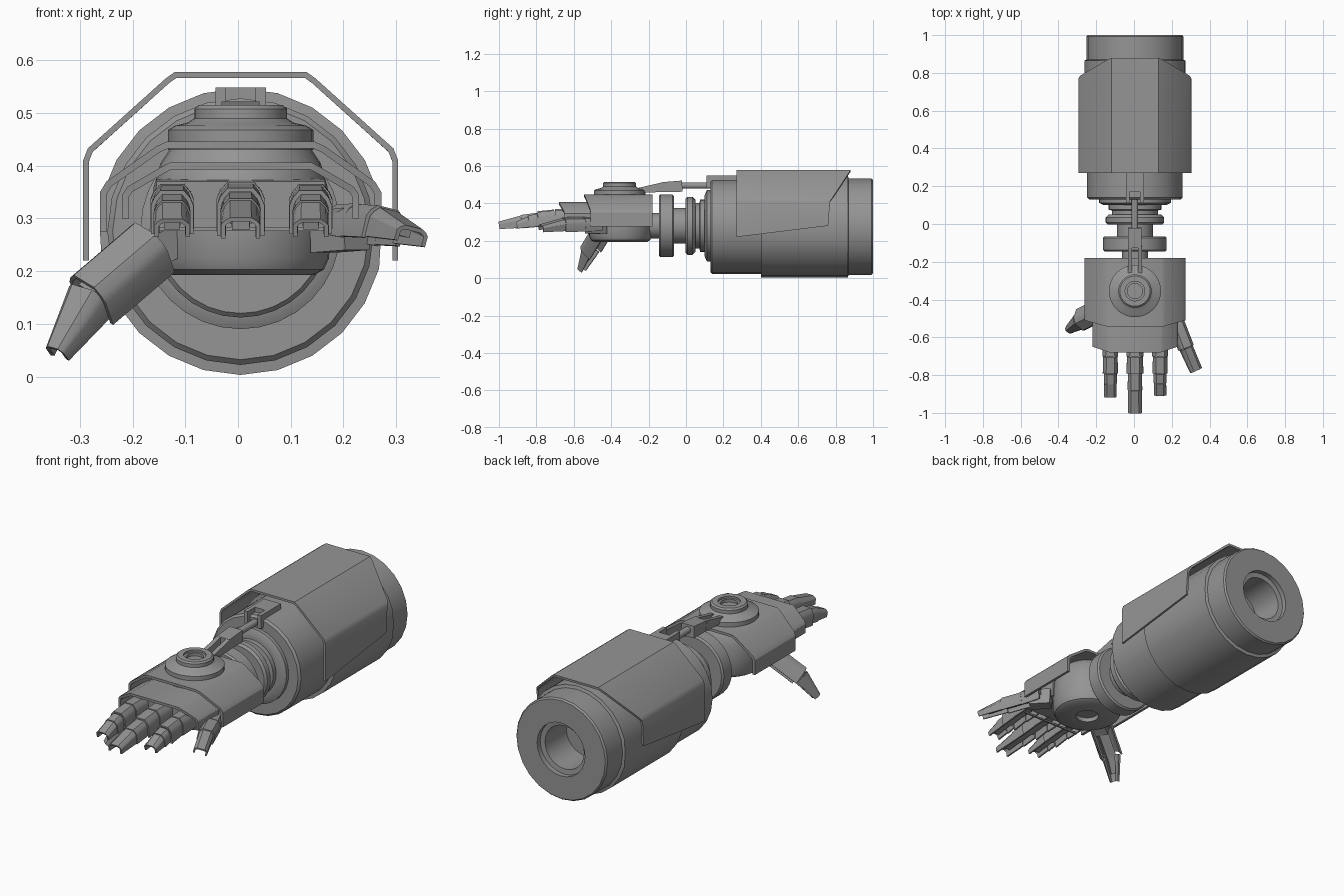
import bpy, bmesh, math
from mathutils import Vector

if "Cube" in bpy.data.objects:
    bpy.data.objects.remove(bpy.data.objects["Cube"])

CX = 0.005
metal = bpy.data.materials.new("mid_grey")
metal.diffuse_color = (0.3, 0.3, 0.3, 1)
metal.use_nodes = True
metal.node_tree.nodes["Principled BSDF"].inputs["Base Color"].default_value = metal.diffuse_color


def finish(name, bm, thickness=0, angle=30):
    """Turn a bmesh into a shaded object, optionally thickened inward."""
    me = bpy.data.meshes.new(name)
    bm.to_mesh(me)
    bm.free()
    ob = bpy.data.objects.new(name, me)
    bpy.context.collection.objects.link(ob)
    me.materials.append(metal)
    bpy.ops.object.select_all(action='DESELECT')
    ob.select_set(True)
    bpy.context.view_layer.objects.active = ob
    if thickness:
        m = ob.modifiers.new("thickness", 'SOLIDIFY')
        m.thickness = thickness
        m.use_even_offset = True
        bpy.ops.object.modifier_apply(modifier=m.name)
    bpy.ops.object.shade_smooth_by_angle(angle=math.radians(angle))
    return ob


def lathe(name, profile, centre, axis='Y', sides=24, flat=9):
    """Spin (radius, position) pairs about an axis; flat limits the x half width."""
    bm = bmesh.new()
    rings = []
    for r, t in profile:
        ring = []
        for k in range(sides):
            a = 2 * math.pi * k / sides
            u, v = max(-flat, min(flat, r * math.cos(a))), r * math.sin(a)
            p = Vector((u, t, v)) if axis == 'Y' else Vector((u, v, t))
            ring.append(bm.verts.new(p + Vector(centre)))
        rings.append(ring)
    for a, b in zip(rings, rings[1:]):
        for k in range(sides):
            j = (k + 1) % sides
            bm.faces.new((a[k], a[j], b[j], b[k]))
    bmesh.ops.remove_doubles(bm, verts=bm.verts, dist=1e-5)
    bmesh.ops.recalc_face_normals(bm, faces=bm.faces)
    return finish(name, bm)


def sheet(name, front, back, thickness):
    """Bent plate between two matching edge lines."""
    bm = bmesh.new()
    f = [bm.verts.new(p) for p in front]
    b = [bm.verts.new(p) for p in back]
    for i in range(len(f) - 1):
        bm.faces.new((f[i], f[i + 1], b[i + 1], b[i]))
    return finish(name, bm, thickness)


def frame(p0, p1, up):
    f = (p1 - p0).normalized()
    s = Vector(up).cross(f).normalized()
    return s, f.cross(s)


def bar(name, p0, p1, w, h, up=(0, 0, 1), w1=None, h1=None):
    """Rectangular bar between two points, with half width and half height."""
    p0, p1 = Vector(p0), Vector(p1)
    s, u = frame(p0, p1, up)
    bm = bmesh.new()
    ends = []
    for p, a, b in ((p0, w, h), (p1, w1 or w, h1 or h)):
        ends.append([bm.verts.new(p + s * a * i + u * b * j)
                     for i, j in ((-1, -1), (1, -1), (1, 1), (-1, 1))])
    bm.faces.new(ends[0])
    bm.faces.new(ends[1])
    for k in range(4):
        j = (k + 1) % 4
        bm.faces.new((ends[0][k], ends[0][j], ends[1][j], ends[1][k]))
    bmesh.ops.recalc_face_normals(bm, faces=bm.faces)
    return finish(name, bm)


ARCH = [(-1, -1), (-1, 0.3), (-0.85, 0.65), (-0.55, 1), (0.55, 1), (0.85, 0.65), (1, 0.3), (1, -1)]


def shell(name, p0, p1, w0, w1, h0, h1, up=(0, 0, 1)):
    """Arched finger cover, open underneath."""
    p0, p1 = Vector(p0), Vector(p1)
    s, u = frame(p0, p1, up)
    back = [p0 + s * w0 * a + u * h0 * b for a, b in ARCH]
    front = [p1 + s * w1 * a + u * h1 * b for a, b in ARCH]
    return sheet(name, front, back, 0.008)


def digit(name, pts, sizes, up=(0, 0, 1)):
    """Chain of covers with an inner rod and joint blocks."""
    for i, (w0, w1, h0, h1) in enumerate(sizes):
        a, b = Vector(pts[i]), Vector(pts[i + 1])
        shell(f"{name}_cover_{i + 1}", a, b, w0, w1, h0, h1, up)
        c = b if i < len(sizes) - 1 else a.lerp(b, 0.7)
        bar(f"{name}_rod_{i + 1}", a, c, w0 * 0.45, h0 * 0.5, up, w1 * 0.45, h1 * 0.5)


# Forearm with a bored rear end
lathe("forearm", [(0, .13), (.243, .13), (.253, .14), (.253, .4), (.272, .402), (.272, .865),
                  (.257, .87), (.257, .992), (.25, 1), (.135, 1), (.135, .975), (.11, .972),
                  (.11, .8), (0, .8)], (CX, 0, .275), flat=.267)

# Wrist: stacked collars and a large disc
lathe("wrist", [(0, -.22), (.068, -.22), (.068, -.145), (.16, -.145), (.168, -.137), (.168, -.073),
                (.16, -.065), (.095, -.065), (.095, -.003), (.145, -.003), (.155, .008),
                (.155, .035), (.14, .05), (.122, .05), (.122, .072), (.14, .076), (.14, .1),
                (.165, .1), (.19, .112), (.19, .13), (0, .13)], (CX, 0, .28), sides=32)

# Forearm shield: bent plate with a slanted rear edge
half = [(-.299, .22), (-.299, .41), (-.29, .433), (-.142, .566), (-.125, .578)]
rear = [(.76, .28), (.77, .41), (.785, .433), (.872, .566), (.88, .578)]
line = [(x, z, y2, z2) for (x, z), (y2, z2) in zip(half, rear)]
line += [(-x, z, y2, z2) for x, z, y2, z2 in reversed(line)]
sheet("forearm_shield", [(CX + x, .27, z) for x, z, _, _ in line],
      [(CX + x, y2, z2) for x, _, y2, z2 in line], .011)


# Back-of-hand plates
def hand_plate(name, pts, y_back, y_side, y_mid):
    pts = pts + [(-x, z) for x, z in reversed(pts)]
    wide, narrow = abs(pts[0][0]), abs(pts[len(pts) // 2][0])
    front = [(CX + x, y_mid + (y_side - y_mid) * (abs(x) - narrow) / (wide - narrow), z) for x, z in pts]
    sheet(name, front, [(CX + x, y_back, z) for x, z in pts], .013)


hand_plate("hand_plate", [(-.267, .275), (-.267, .35), (-.255, .37), (-.16, .437), (-.14, .446)],
           -.18, -.51, -.545)
hand_plate("knuckle_plate", [(-.225, .3), (-.225, .345), (-.215, .36), (-.15, .398), (-.135, .406)],
           -.48, -.65, -.68)

# Palm drum with a recess underneath
lathe("palm", [(0, .215), (.055, .215), (.055, .193), (.14, .193), (.158, .203), (.168, .225),
               (.17, .3), (.165, .36), (.152, .405), (.135, .43), (0, .43)],
      (CX, -.35, 0), axis='Z', sides=32)
bar("knuckle_block", (CX, -.42, .33), (CX, -.6, .325), .16, .045)
bar("knuckle_axle", (-.16, -.63, .28), (.17, -.63, .28), .004, .004)

# Round knob on the back of the hand
lathe("hand_knob", [(0, .43), (.138, .43), (.138, .468), (.125, .476), (.1, .482), (.088, .49),
                    (.088, .508), (.08, .515), (.052, .515), (.052, .505), (.04, .505),
                    (.04, .49), (0, .49)], (CX, -.355, 0), axis='Z', sides=32)

# Wrist actuator: forked wedge, piston and mounting bracket
for side in (-1, 1):
    bar("actuator_fork", (CX + side * .026, -.26, .468), (CX + side * .026, -.12, .487), .011, .013, h1=.026)
    bar("bracket_cheek", (CX + side * .038, .11, .515), (CX + side * .038, .27, .515), .01, .034)
bar("actuator_body", (CX, -.125, .487), (CX, -.02, .492), .036, .026, h1=.03)
lathe("actuator_piston", [(0, -.03), (.017, -.03), (.017, .2), (0, .2)], (CX, 0, .495), sides=16)
bar("bracket_bridge", (CX, .17, .535), (CX, .27, .535), .046, .014)

# Three straight fingers
for name, x, tip, k in (("left_finger", -.125, -.915, .9), ("middle_finger", CX, -1, 1),
                        ("right_finger", .138, -.905, .9)):
    ys = [-.58, -.7, -.79, -.79 + (tip + .79) * .42, tip]
    zs = [.325, .322, .312, .302, .282]
    sizes = [(.046, .046, .045, .047), (.042, .045, .045, .046),
             (.037, .039, .038, .036), (.036, .037, .033, .02)]
    digit(name, [(x, y, z) for y, z in zip(ys, zs)], [[v * k for v in s] for s in sizes])

# Little finger, splayed outward
digit("little_finger", [(.2, -.46, .292), (.237, -.55, .29), (.278, -.655, .288), (.33, -.775, .268)],
      [(.04, .04, .03, .035), (.04, .04, .033, .033), (.034, .033, .03, .016)], up=(.25, 0, 1))
bar("little_finger_mount", (.16, -.44, .275), (.225, -.52, .28), .03, .04)

# Thumb, pointing down and out
digit("thumb", [(-.165, -.455, .25), (-.282, -.515, .15), (-.345, -.56, .045)],
      [(.052, .052, .045, .045), (.044, .022, .036, .018)], up=(-.4, -.75, .5))
bar("thumb_mount", (-.1, -.42, .27), (-.19, -.47, .23), .035, .03)
